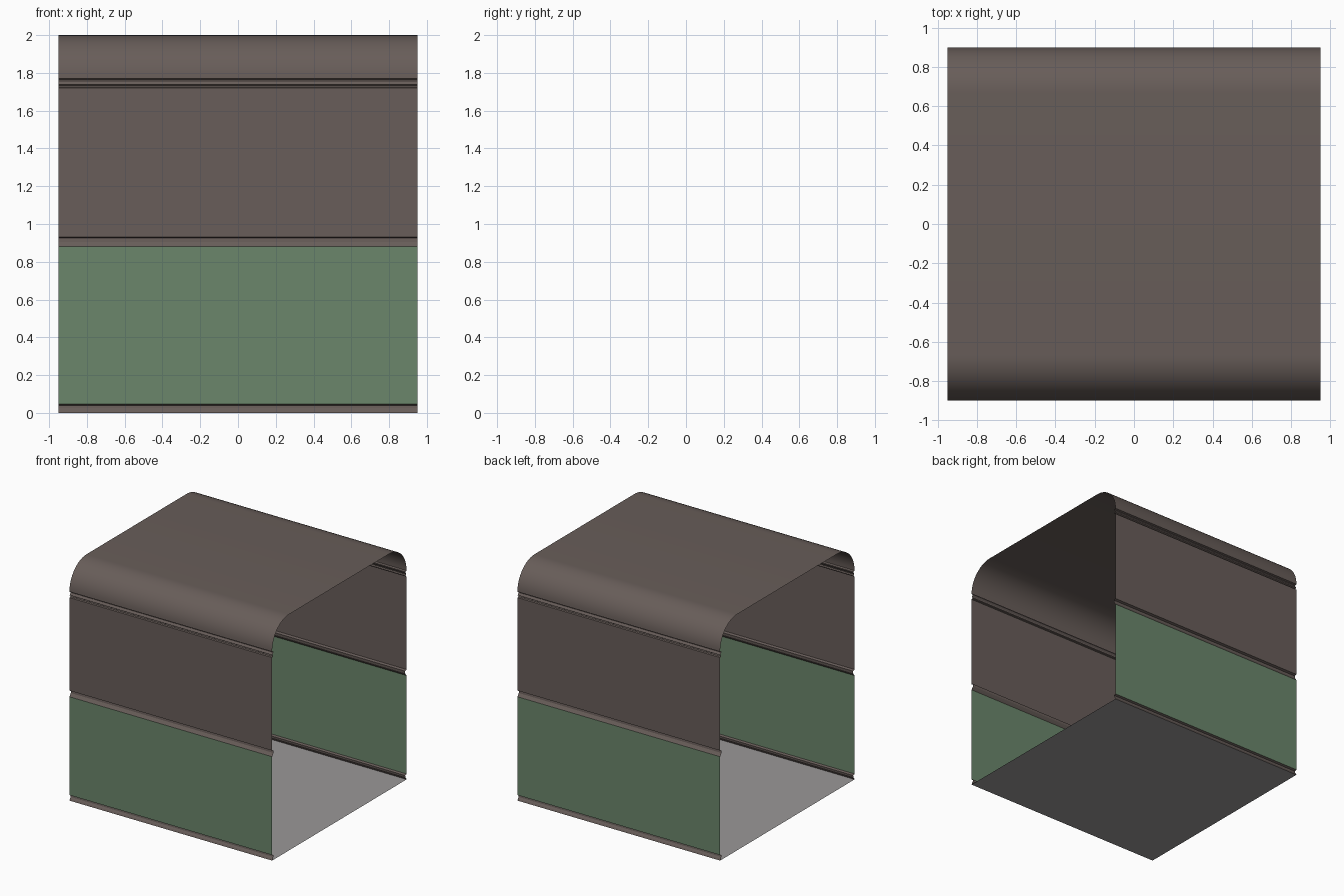
import bpy, math

if "Cube" in bpy.data.objects:
    bpy.data.objects.remove(bpy.data.objects["Cube"])

HALF_X = 0.95   # tunnel half length
W = 0.90        # wall distance from the centre line


def material(name, rgb):
    m = bpy.data.materials.new(name)
    m.diffuse_color = (*rgb, 1)
    m.use_nodes = True
    m.node_tree.nodes["Principled BSDF"].inputs["Base Color"].default_value = m.diffuse_color
    return m


BROWN = material("brown", (0.138, 0.110, 0.100))
GREEN = material("green", (0.145, 0.238, 0.147))
GREY = material("floor grey", (0.325, 0.312, 0.316))


def sheet(name, profile, mat, smooth=False):
    """Extrude an open (y, z) profile along x as a single-sided sheet."""
    verts = [(x, y, z) for y, z in profile for x in (-HALF_X, HALF_X)]
    faces = [(2 * i, 2 * i + 1, 2 * i + 3, 2 * i + 2) for i in range(len(profile) - 1)]
    me = bpy.data.meshes.new(name)
    me.from_pydata(verts, [], faces)
    me.materials.append(mat)
    ob = bpy.data.objects.new(name, me)
    bpy.context.collection.objects.link(ob)
    if smooth:
        bpy.ops.object.select_all(action='DESELECT')
        ob.select_set(True)
        bpy.context.view_layer.objects.active = ob
        bpy.ops.object.shade_smooth_by_angle(angle=math.radians(30))
    return ob


# Wall profiles as (inward depth, z), listed from bottom to top
PARTS = [
    ("baseboard", [(0, 0), (0.006, 0.012), (0.016, 0.025), (0.018, 0.04), (0, 0.047)], BROWN),
    ("lower_panel", [(0, 0.047), (0, 0.88)], GREEN),
    ("chair_rail", [(0, 0.88), (0.008, 0.89), (0.018, 0.905), (0.02, 0.925), (0, 0.932)], BROWN),
    ("upper_panel", [(0, 0.932), (0, 1.72)], BROWN),
    ("crown_trim", [(0, 1.72), (0.012, 1.724), (0.014, 1.732), (0.004, 1.738),
                    (0.006, 1.745), (0.016, 1.758), (0.016, 1.765), (0, 1.77)], BROWN),
]

for side, label in ((-1, "front"), (1, "back")):
    for name, pts, mat in PARTS:
        # reverse one side so both walls face outward
        prof = [(side * (W - d), z) for d, z in pts][::-side]
        sheet(f"{label}_{name}", prof, mat)

# Floor sheet
sheet("floor", [(-W, 0), (W, 0)], GREY)

# Rounded ceiling: quarter arcs joined by a flat top
R, N = 0.23, 14
arc = [(W - R + R * math.cos(a), 2 - R + R * math.sin(a))
       for a in (math.pi / 2 * i / N for i in range(N + 1))]
sheet("ceiling", [(-y, z) for y, z in arc] + arc[::-1], BROWN, smooth=True)
